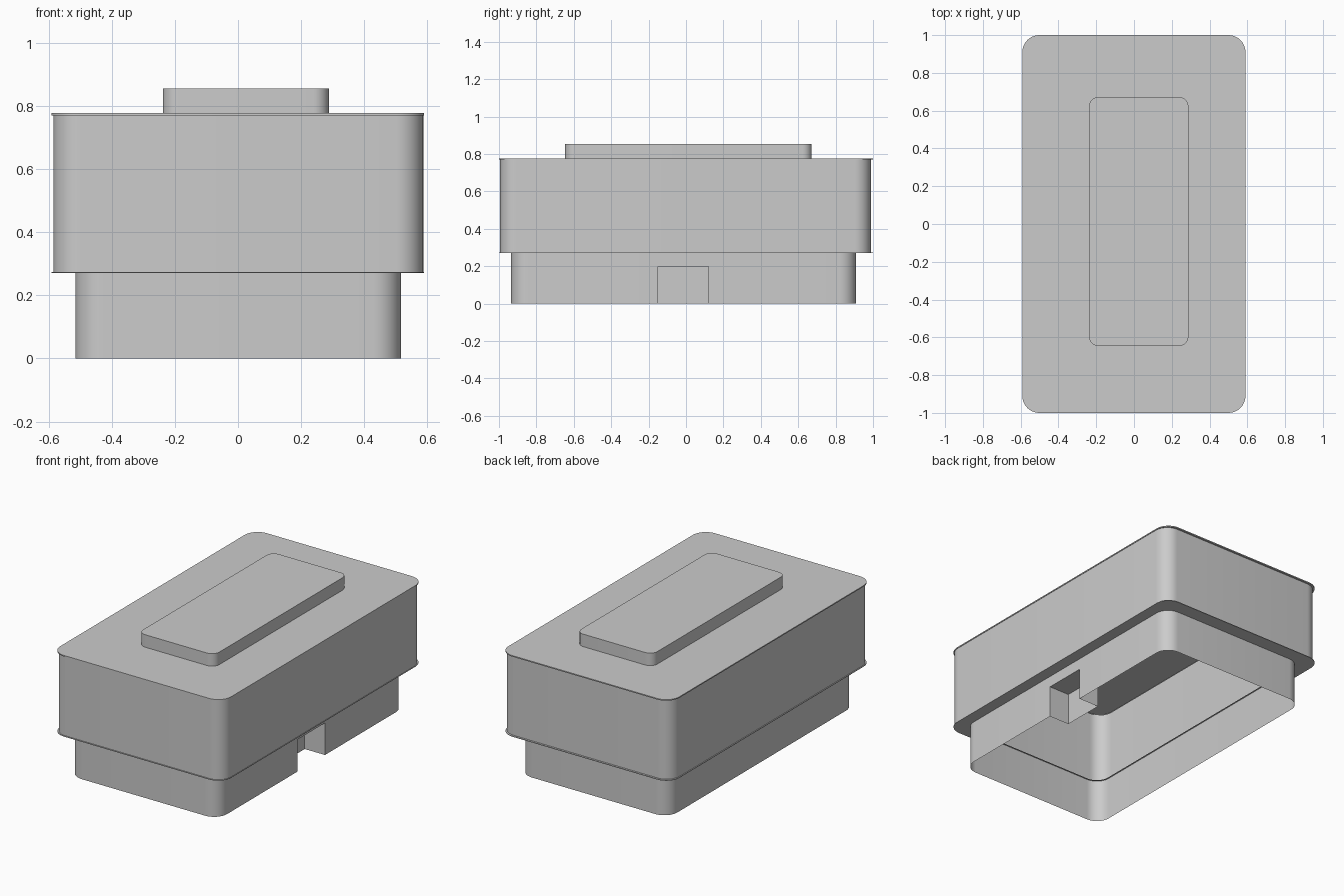
import bpy, bmesh
from math import cos, sin, pi, radians

if "Cube" in bpy.data.objects:
    bpy.data.objects.remove(bpy.data.objects["Cube"])


def rounded(x0, x1, y0, y1, r, seg=10):
    """Counter-clockwise rounded rectangle, starting at the right side's front end."""
    corners = [(x1 - r, y0 + r, -pi / 2), (x1 - r, y1 - r, 0),
               (x0 + r, y1 - r, pi / 2), (x0 + r, y0 + r, pi)]
    return [(cx + r * cos(a + pi / 2 * i / seg), cy + r * sin(a + pi / 2 * i / seg))
            for cx, cy, a in corners for i in range(seg + 1)]


def loft(bm, layers, cap=False):
    """Skin a stack of (outline, z) layers with walls, optionally closing the top."""
    rings = [[bm.verts.new((x, y, z)) for x, y in pts] for pts, z in layers]
    n = len(rings[0])
    for low, high in zip(rings, rings[1:]):
        for i in range(n):
            j = (i + 1) % n
            bm.faces.new((low[i], low[j], high[j], high[i]))
    if cap:
        bm.faces.new(rings[-1])


def finish(name, bm):
    me = bpy.data.meshes.new(name)
    bm.to_mesh(me)
    bm.free()
    for p in me.polygons:
        p.use_smooth = True
    me.set_sharp_from_angle(angle=radians(30))
    ob = bpy.data.objects.new(name, me)
    bpy.context.collection.objects.link(ob)
    return ob


SEG = 10
Z_DOOR, Z_FLOOR, Z_ROOF = 0.2, 0.272, 0.777

# Ground storey: open-bottomed wall with a doorway recess in the right side
base = rounded(-0.515, 0.517, -0.935, 0.91, 0.09, SEG)
dx, dy0, dy1, depth = 0.517, -0.15, 0.12, 0.14
recess = [(dx, dy0), (dx - depth, dy0), (dx - depth, dy1), (dx, dy1)]
with_recess = base[:SEG + 1] + recess + base[SEG + 1:]
plain = base[:SEG + 1] + [(dx, y) for _, y in recess] + base[SEG + 1:]
bm = bmesh.new()
loft(bm, [(with_recess, 0), (with_recess, Z_DOOR)])
flat = base[:SEG + 1] + [recess[0], recess[3]] + base[SEG + 1:]
loft(bm, [(flat, Z_DOOR), (flat, Z_FLOOR)])
bm.faces.new([bm.verts.new((x, y, Z_DOOR)) for x, y in reversed(recess)])
finish("base_wall", bm)

# Upper storey: hollow shell with thin lips at the floor and the roof
opening = rounded(-0.505, 0.507, -0.925, 0.90, 0.085, SEG)
lip = rounded(-0.591, 0.59, -1.0, 1.0, 0.09, SEG)
body = rounded(-0.585, 0.587, -0.994, 0.988, 0.088, SEG)
bm = bmesh.new()
loft(bm, [(opening, Z_FLOOR - 0.002), (lip, Z_FLOOR - 0.002), (lip, Z_FLOOR + 0.002),
          (body, Z_FLOOR + 0.002), (body, Z_ROOF - 0.007), (lip, Z_ROOF - 0.007),
          (lip, Z_ROOF)], cap=True)
finish("upper_storey", bm)

# Raised roof block
block = rounded(-0.238, 0.288, -0.646, 0.672, 0.05, SEG)
bm = bmesh.new()
loft(bm, [(block, Z_ROOF), (block, 0.855)], cap=True)
finish("roof_block", bm)
